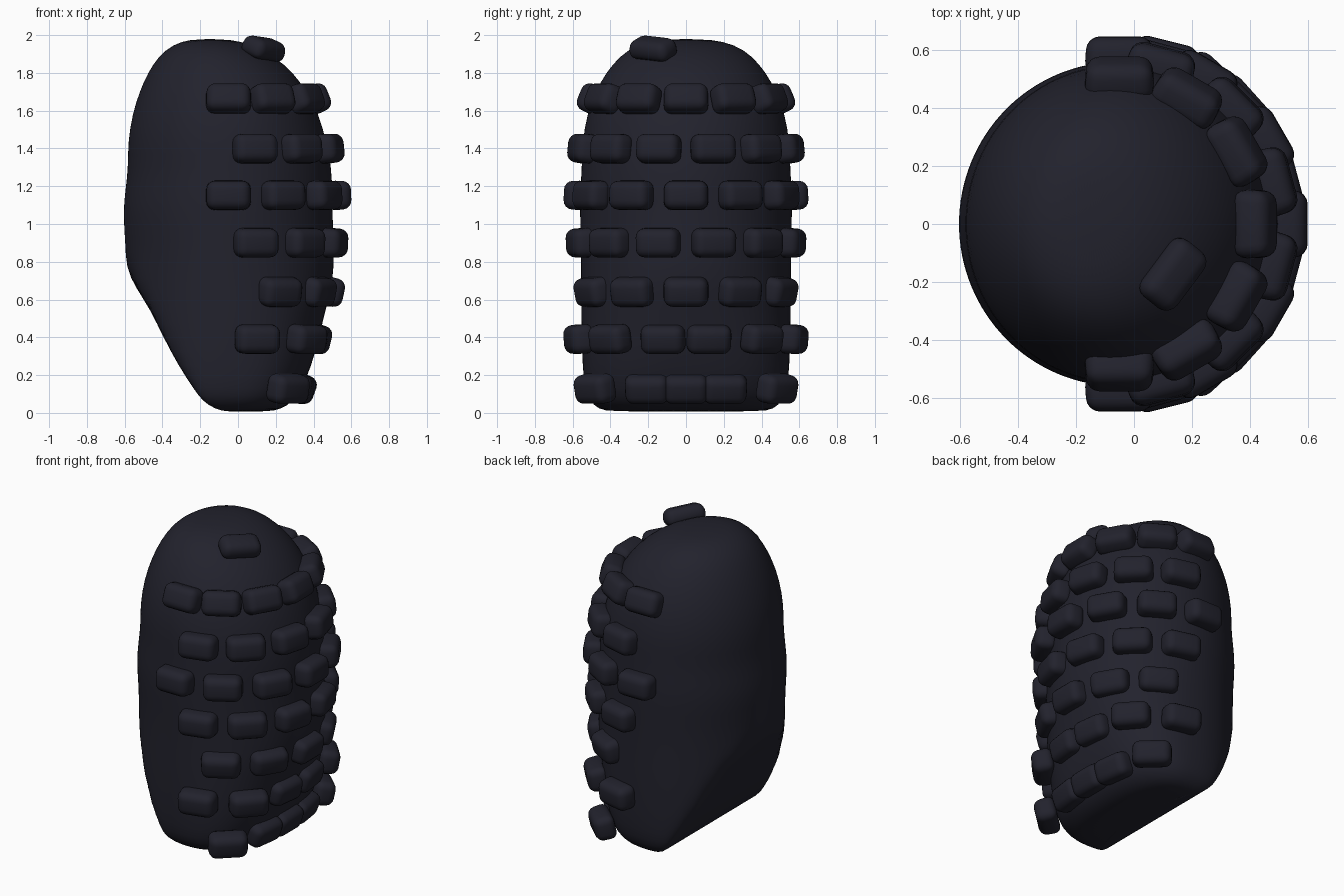
import bpy, bmesh, math
from mathutils import Vector, Matrix

cube = bpy.data.objects.get("Cube")
if cube:
    bpy.data.objects.remove(cube, do_unlink=True)

# Single dark blue-black colour
dark = bpy.data.materials.new("dark navy")
dark.use_nodes = True
COLOUR = (0.016, 0.016, 0.026, 1)
dark.diffuse_color = COLOUR
bsdf = next(n for n in dark.node_tree.nodes if n.type == 'BSDF_PRINCIPLED')
bsdf.inputs["Base Color"].default_value = COLOUR


def finish(bm, name):
    bmesh.ops.recalc_face_normals(bm, faces=bm.faces)
    for f in bm.faces:
        f.smooth = True
    me = bpy.data.meshes.new(name)
    bm.to_mesh(me)
    bm.free()
    me.materials.append(dark)
    ob = bpy.data.objects.new(name, me)
    bpy.context.collection.objects.link(ob)
    return ob


# Body sections: height, min x, max x, half depth in y
SECTIONS = [
    (0.006, -0.06, 0.16, 0.41), (0.02, -0.12, 0.23, 0.46),
    (0.06, -0.185, 0.29, 0.51), (0.12, -0.23, 0.335, 0.537),
    (0.25, -0.315, 0.39, 0.548), (0.40, -0.395, 0.43, 0.553),
    (0.55, -0.465, 0.465, 0.555), (0.66, -0.54, 0.495, 0.555),
    (0.77, -0.595, 0.508, 0.556), (0.90, -0.596, 0.508, 0.558),
    (1.06, -0.61, 0.50, 0.562), (1.18, -0.596, 0.50, 0.56),
    (1.30, -0.582, 0.495, 0.552), (1.43, -0.584, 0.47, 0.55),
    (1.58, -0.56, 0.43, 0.525), (1.70, -0.522, 0.365, 0.48),
    (1.80, -0.478, 0.295, 0.425), (1.89, -0.42, 0.19, 0.35),
    (1.95, -0.345, 0.08, 0.26), (1.98, -0.25, -0.05, 0.13),
]
SEG = 64


def signed_power(v, e):
    return math.copysign(abs(v) ** e, v)


# Body: lofted rings; the lower ones are cut flat by the sloping underside
bm = bmesh.new()
rings = []
for z, x0, x1, hy in SECTIONS:
    cx = (x0 + x1) / 2 if z > 0.75 else -0.045
    left = cx - x0 if z > 0.75 else 0.55
    low = min(1, max(0, (0.8 - z) / 0.6))
    ring = []
    for i in range(SEG):
        a = 2 * math.pi * i / SEG
        c, s = math.cos(a), math.sin(a)
        if c > 0:
            e = 2 / (2 + 0.6 * low)
            x, y = cx + (x1 - cx) * signed_power(c, e), hy * signed_power(s, e)
        else:
            x, y = cx + left * c, hy * s
        ring.append(bm.verts.new((max(x, x0), y, z)))
    rings.append(ring)
for a, b in zip(rings, rings[1:]):
    for i in range(SEG):
        j = (i + 1) % SEG
        bm.faces.new((a[i], a[j], b[j], b[i]))
bm.faces.new(rings[0])
bm.faces.new(rings[-1])
body = finish(bm, "body")
sub = body.modifiers.new("smooth", 'SUBSURF')
sub.levels = sub.render_levels = 1


# Rounded block, placed by centre, long direction and outward direction
def block(name, centre, along, out, size=(0.243, 0.16, 0.128)):
    out = Vector(out).normalized()
    along = Vector(along)
    along = (along - out * along.dot(out)).normalized()
    up = out.cross(along)
    rot = Matrix((along, up, out)).transposed().to_4x4()
    bm = bmesh.new()
    bmesh.ops.create_cube(bm, size=1)
    bmesh.ops.scale(bm, vec=size, verts=bm.verts)
    for v in bm.verts:                       # slightly narrower outer face
        if v.co.z > 0:
            v.co.x *= 0.93
            v.co.y *= 0.92
    bmesh.ops.bevel(bm, geom=list(bm.edges), offset=0.045, segments=4,
                    profile=0.5, affect='EDGES')
    bm.transform(Matrix.Translation(centre) @ rot)
    return finish(bm, name)


def wall_block(name, x, y, z, yaw, tilt):
    a, t = math.radians(yaw), math.radians(tilt)
    out = (math.cos(a) * math.cos(t), math.sin(a) * math.cos(t), math.sin(t))
    block(name, (x, y, z), (-math.sin(a), math.cos(a), 0), out)


# Regular rows around the +x side: height, radius x, radius y, tilt, angles
EVEN, ODD = (0, 30, 60, 90), (15, 45, 75)
ROWS = [
    (1.665, 0.47, 0.505, 22, EVEN),
    (1.40, 0.55, 0.565, 6, ODD),
    (1.152, 0.585, 0.583, 2, EVEN),
    (0.90, 0.572, 0.575, -2, ODD),
    (0.64, 0.547, 0.572, -12, EVEN[:3]),
]
blocks = []
for r, (z, rx, ry, tilt, angles) in enumerate(ROWS):
    for deg in angles:
        a = math.radians(deg)
        blocks.append((r, -0.05 + rx * math.cos(a), ry * math.sin(a), z, deg, tilt))

# Two lowest rows follow the narrowing base
for x, y, yaw, tilt in ((0.42, 0.122, 8, -14), (0.365, 0.405, 42, -10),
                        (0.105, 0.568, 76, -5)):
    blocks.append((5, x, y, 0.39, yaw, tilt))
for x, y, yaw, tilt in ((0.345, 0, 0, -20), (0.33, 0.205, 8, -20),
                        (0.268, 0.485, 47, -12)):
    blocks.append((6, x, y, 0.127, yaw, tilt))

count = 0
for r, x, y, z, yaw, tilt in blocks:
    for s in ((1, -1) if y > 0.01 else (1,)):
        count += 1
        wall_block(f"block_row{r + 1}_{count}", x, s * y, z, s * yaw, tilt)

# Lone block on the crown
block("crown_block", (0.137, -0.175, 1.93), (0.6, 0.75, 0), (0.33, -0.14, 0.93),
      (0.255, 0.155, 0.105))
